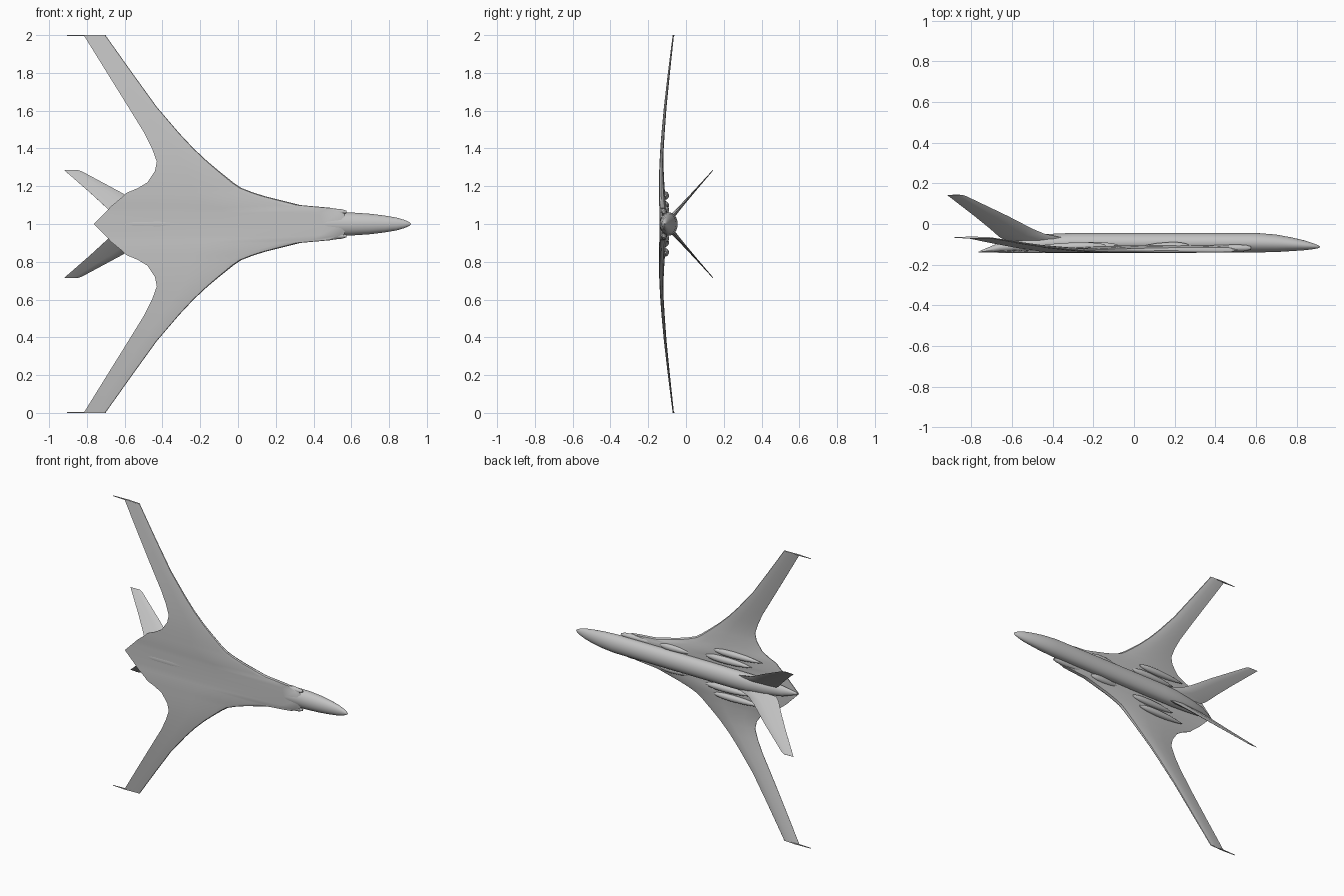
import bpy, bmesh, math

if "Cube" in bpy.data.objects:
    bpy.data.objects.remove(bpy.data.objects["Cube"])

grey = bpy.data.materials.new("light_grey")
grey.diffuse_color = (0.55, 0.55, 0.55, 1)
grey.use_nodes = True
grey.node_tree.nodes["Principled BSDF"].inputs["Base Color"].default_value = grey.diffuse_color


def loft(name, rings, angle=35):
    """Skin a list of equal-length point rings and cap both ends. Points are (x, y, span)."""
    bm = bmesh.new()
    vs = [[bm.verts.new((x, y, s + 1)) for x, y, s in r] for r in rings]
    n = len(vs[0])
    for a, b in zip(vs, vs[1:]):
        for i in range(n):
            j = (i + 1) % n
            bm.faces.new((a[i], a[j], b[j], b[i]))
    bm.faces.new(vs[0])
    bm.faces.new(vs[-1])
    bmesh.ops.recalc_face_normals(bm, faces=bm.faces)
    me = bpy.data.meshes.new(name)
    bm.to_mesh(me)
    bm.free()
    me.materials.append(grey)
    ob = bpy.data.objects.new(name, me)
    bpy.context.collection.objects.link(ob)
    bpy.ops.object.select_all(action='DESELECT')
    bpy.context.view_layer.objects.active = ob
    ob.select_set(True)
    bpy.ops.object.shade_smooth_by_angle(angle=math.radians(angle))
    return ob


def tube(name, stations, s0=0, n=32):
    """Elliptical tube along x; stations are (x, y centre, y radius, span radius)."""
    ts = [2 * math.pi * i / n for i in range(n)]
    return loft(name, [[(x, y + ry * math.sin(t), s0 + rs * math.cos(t)) for t in ts]
                       for x, y, ry, rs in stations], 50)


# Fuselage with drooped nose and tapering tail
tube("fuselage", [
    (.915, -.113, .002, .002), (.905, -.112, .008, .011), (.88, -.109, .015, .022),
    (.84, -.105, .024, .034), (.78, -.1, .033, .044), (.7, -.095, .043, .054),
    (.6, -.092, .048, .061), (.3, -.092, .048, .062), (-.3, -.092, .048, .062),
    (-.42, -.095, .046, .06), (-.54, -.103, .038, .05), (-.66, -.115, .024, .034),
    (-.755, -.135, .004, .006)])

# Blended wing: span, leading edge, trailing edge, underside, upper side
half = [
    (0, .58, -.765, -.14, -.108), (.06, .56, -.705, -.14, -.106),
    (.085, .50, -.68, -.141, -.106), (.10, .33, -.665, -.142, -.106),
    (.145, .15, -.61, -.143, -.109), (.165, .085, -.59, -.143, -.111),
    (.19, .02, -.53, -.143, -.113), (.22, -.025, -.48, -.143, -.115),
    (.28, -.1, -.44, -.142, -.118), (.33, -.16, -.43, -.14, -.12),
    (.40, -.235, -.455, -.136, -.118), (.48, -.31, -.495, -.13, -.113),
    (.62, -.43, -.581, -.117, -.103), (.8, -.56, -.693, -.096, -.085),
    (.997, -.7, -.815, -.071, -.064)]
section = [(0, .35), (.03, .75), (.15, .97), (.4, 1), (.75, .6), (1, .15),
           (1, 0), (.5, 0), (.1, 0), (.02, .1)]
full = [(-s, *r) for s, *r in reversed(half[1:])] + half
loft("blended_wing", [[(le + (te - le) * f, lo + (hi - lo) * g, s) for f, g in section]
                      for s, le, te, lo, hi in full])

for side, label in ((1, "left"), (-1, "right")):
    # Thin swept wingtip spike
    loft("wingtip_" + label, [
        [(-.7, -.068, side * s), (-.79, -.061, side * s), (-.905, -.066, side * s),
         (-.815, -.072, side * s)] for s in (.995, 1.0)])

    # Canted tail fin: fraction of span, leading edge, trailing edge, half thickness
    rings = []
    for t, le, te, h in ((-.08, -.3, -.63, .013), (0, -.36, -.66, .012), (.08, -.44, -.68, .010),
                         (.2, -.5, -.708, .008), (.5, -.62, -.785, .005), (.97, -.825, -.912, .002),
                         (1, -.845, -.92, .002)):
        y, s = -.065 + .208 * t, .05 + .235 * t
        rings.append([(le + (te - le) * f, y + .75 * h * k, side * (s - .66 * h * k))
                      for f, k in ((0, 0), (.15, .7), (.4, 1), (1, .05),
                                   (1, -.05), (.4, -1), (.15, -.7))])
    loft("tail_fin_" + label, rings)

    # Engine nacelles on the upper side, and the forward shoulder fairing
    for part, s0, front, length, r in (("inner_nacelle", .098, -.08, .34, .021),
                                       ("outer_nacelle", .15, -.14, .36, .020),
                                       ("shoulder_fairing", .075, .27, .24, .021)):
        prof = ((0, .25), (.06, .6), (.2, .92), (.4, 1), (.65, .85), (.85, .5), (1, .12))
        tube(part + "_" + label, [(front - length * f, -.108 - .006 * f, r * k, r * 1.1 * k)
                                  for f, k in prof], side * s0, 20)

    # Small inlet lip where the body shoulder meets the nose
    tube("inlet_lip_" + label, [(.575, -.118, .008, .006), (.55, -.118, .015, .014),
                                (.5, -.118, .017, .019), (.38, -.12, .015, .018),
                                (.28, -.122, .006, .008)], side * .064, 16)
